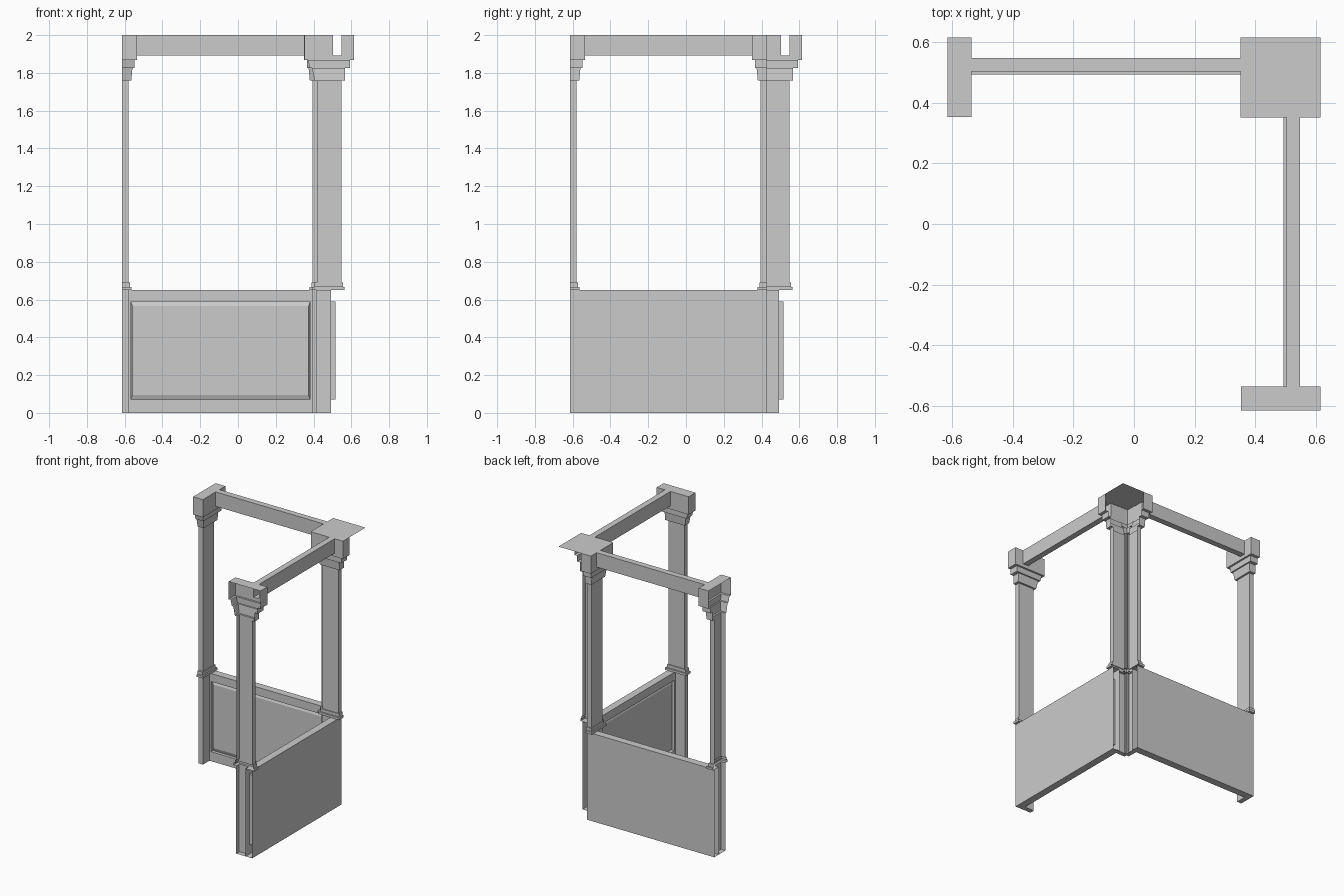
import bpy, bmesh

if "Cube" in bpy.data.objects:
    bpy.data.objects.remove(bpy.data.objects["Cube"])

# Main levels: wall module runs along x from A to B, its depth is y
A, B = -0.615, 0.43
IN, OUT = 0.492, 0.547          # inner and outer wall planes
BEAM_IN, BEAM_OUT, BEAM_Z, TOP = 0.502, 0.547, 1.893, 2.0


def build(name, quads, swap=False):
    """Make an object from quads; swap mirrors it across the x=y diagonal."""
    bm = bmesh.new()
    for q in quads:
        pts = [(p[1], p[0], p[2]) if swap else p for p in q]
        bm.faces.new([bm.verts.new(p) for p in pts])
    bmesh.ops.remove_doubles(bm, verts=bm.verts, dist=1e-4)
    bmesh.ops.dissolve_degenerate(bm, edges=bm.edges, dist=1e-4)
    bmesh.ops.recalc_face_normals(bm, faces=bm.faces)
    me = bpy.data.meshes.new(name)
    bm.to_mesh(me)
    bm.free()
    ob = bpy.data.objects.new(name, me)
    bpy.context.collection.objects.link(ob)
    return ob


def loft(rings, closed=False):
    quads = []
    for r, s in zip(rings, rings[1:]):
        n = len(r)
        for i in range(n if closed else n - 1):
            j = (i + 1) % n
            quads.append((r[i], r[j], s[j], s[i]))
    return quads


def rect_y(y, x0, x1, z0, z1):
    return [(x0, y, z0), (x1, y, z0), (x1, y, z1), (x0, y, z1)]


def half_post(end, sign, roofed):
    """Open-ended half post: U-shaped sections stacked upwards."""
    def ring(z, d0, d1, w):
        x = end + sign * w
        return [(end, d0, z), (x, d0, z), (x, BEAM_IN, z),
                (x, BEAM_OUT, z), (x, d1, z), (end, d1, z)]
    # z, inner depth, outer depth, reach along the wall
    profile = [
        (0.65, 0.415, 0.547, 0.036), (0.65, 0.394, 0.565, 0.052),
        (0.667, 0.394, 0.565, 0.052), (0.667, 0.405, 0.555, 0.042),
        (0.69, 0.405, 0.555, 0.042), (0.69, 0.417, 0.547, 0.036),
        (1.76, 0.417, 0.547, 0.036), (1.76, 0.405, 0.567, 0.05),
        (1.825, 0.392, 0.567, 0.056), (1.825, 0.38, 0.592, 0.066),
        (1.868, 0.37, 0.592, 0.066), (1.868, 0.353, 0.615, 0.08),
        (BEAM_Z, 0.353, 0.615, 0.08)]
    quads = loft([ring(*p) for p in profile])
    # capital block with an opening where the beam enters
    head = loft([ring(BEAM_Z, 0.353, 0.615, 0.08), ring(TOP, 0.353, 0.615, 0.08)])
    quads += [q for i, q in enumerate(head) if i != 2]
    x = end + sign * 0.08
    if roofed:
        quads.append([(end, 0.353, TOP), (x, 0.353, TOP), (x, 0.615, TOP), (end, 0.615, TOP)])
    return quads


def pedestal(end, sign):
    x = end + sign * 0.036
    rings = [[(end, 0.415, z), (x, 0.415, z), (x, IN, z)] for z in (0, 0.65)]
    return loft(rings) + [[(end, 0.415, 0), (x, 0.415, 0), (x, IN, 0), (end, IN, 0)]]


for side, swap in (("back", False), ("right", True)):
    # low wall with a sunken panel on the inner face, open at both ends
    px0, px1 = A + 0.048, B - 0.048
    wall = loft([rect_y(IN, A, B, 0, 0.65),
                 rect_y(IN, px0, px1, 0.07, 0.59),
                 rect_y(0.515, px0, px1, 0.07, 0.59),
                 rect_y(0.505, px0 + 0.008, px1 - 0.008, 0.095, 0.565)], True)
    wall.append(rect_y(0.505, px0 + 0.008, px1 - 0.008, 0.095, 0.565))
    wall.append(rect_y(OUT, A, B, 0, 0.65))
    for z in (0, 0.65):
        wall.append([(A, IN, z), (B, IN, z), (B, OUT, z), (A, OUT, z)])
    build(side + "_low_wall", wall, swap)

    # hollow top beam between the capitals
    beam = [[(x, BEAM_IN, BEAM_Z), (x, BEAM_OUT, BEAM_Z), (x, BEAM_OUT, TOP), (x, BEAM_IN, TOP)]
            for x in (A + 0.08, B - 0.08)]
    build(side + "_beam", loft(beam, True), swap)

    # half posts and pedestals at both ends
    for place, end, sign in (("end", A, 1), ("corner", B, -1)):
        build(f"{side}_{place}_post", half_post(end, sign, place == "end"), swap)
        build(f"{side}_{place}_pedestal", pedestal(end, sign), swap)

# flat plate covering the corner
c0, c1 = B - 0.08, 0.615
build("corner_plate", [[(c0, c0, TOP), (c1, c0, TOP), (c1, c1, TOP), (c0, c1, TOP)]])
